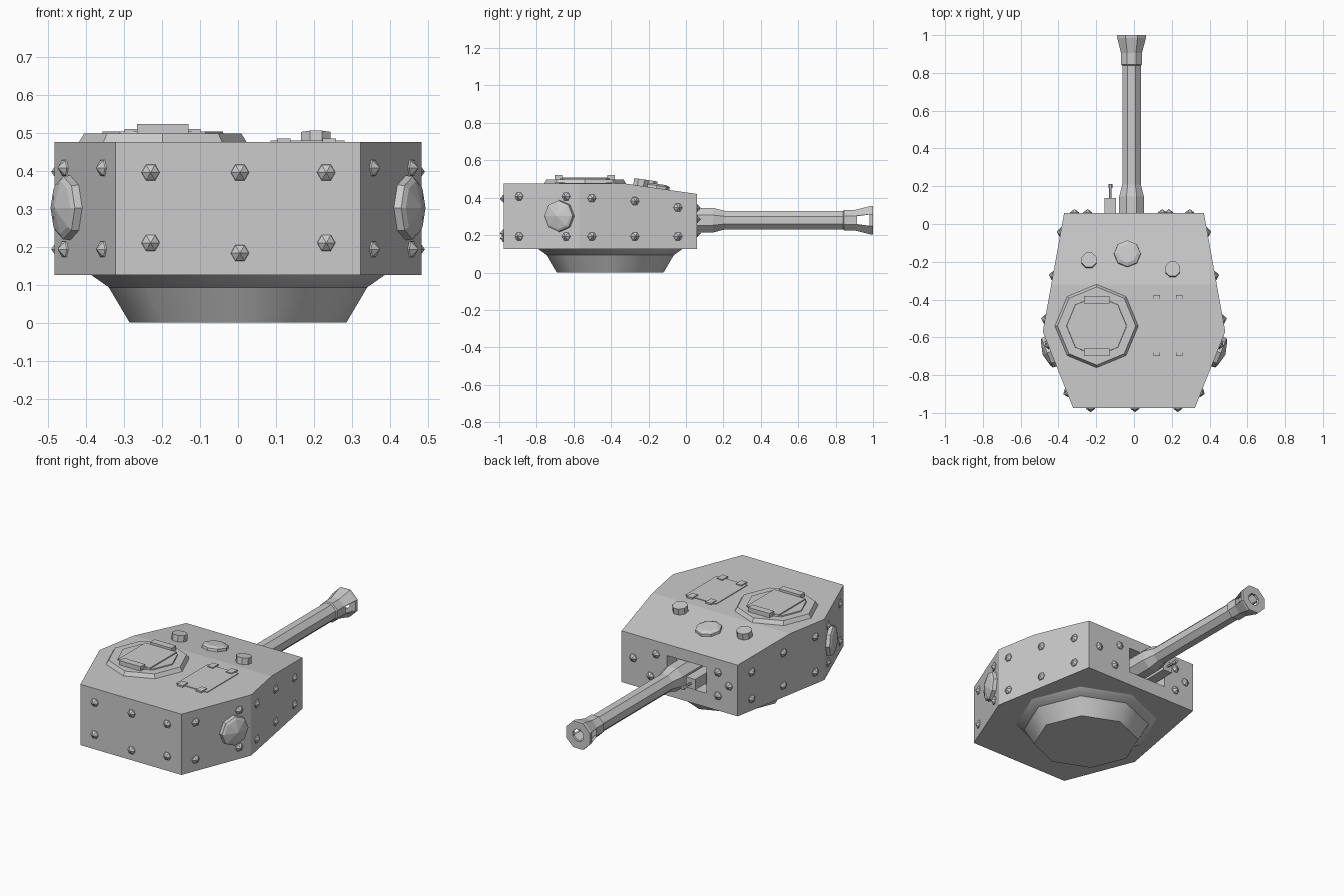
import bpy, bmesh, math
from mathutils import Vector

if "Cube" in bpy.data.objects:
    bpy.data.objects.remove(bpy.data.objects["Cube"])


def finish(name, bm):
    bmesh.ops.remove_doubles(bm, verts=bm.verts, dist=1e-5)
    bmesh.ops.recalc_face_normals(bm, faces=bm.faces)
    me = bpy.data.meshes.new(name)
    bm.to_mesh(me)
    bm.free()
    ob = bpy.data.objects.new(name, me)
    bpy.context.collection.objects.link(ob)
    return ob


def lathe(name, profile, n, loc, axis=(0, 0, 1), phase=0.0, closed=False):
    """Faceted solid: (radius, height) profile turned round an axis."""
    w = Vector(axis).normalized()
    u = Vector((1, 0, 0)) if abs(w.z) > 0.7 else Vector((0, 0, 1)).cross(w).normalized()
    v = w.cross(u).normalized()
    u = v.cross(w)
    bm = bmesh.new()
    rings = []
    for r, h in profile:
        ring = []
        for i in range(n):
            a = phase + math.tau * i / n
            ring.append(bm.verts.new(Vector(loc) + w * h + (u * math.cos(a) + v * math.sin(a)) * r))
        rings.append(ring)
    pairs = list(zip(rings, rings[1:]))
    if closed:
        pairs.append((rings[-1], rings[0]))
    else:
        if profile[0][0] > 0:
            bm.faces.new(rings[0])
        if profile[-1][0] > 0:
            bm.faces.new(rings[-1])
    for a, b in pairs:
        for i in range(n):
            j = (i + 1) % n
            bm.faces.new((a[i], a[j], b[j], b[i]))
    return finish(name, bm)


def prism(name, pts, vec, slope=None):
    """Extruded outline, optionally trimmed by a (point, normal) plane."""
    bm = bmesh.new()
    f = bm.faces.new([bm.verts.new(p) for p in pts])
    ex = bmesh.ops.extrude_face_region(bm, geom=[f], use_keep_orig=True)
    top = [g for g in ex["geom"] if isinstance(g, bmesh.types.BMVert)]
    bmesh.ops.translate(bm, verts=top, vec=vec)
    if slope:
        cut = bmesh.ops.bisect_plane(bm, geom=bm.verts[:] + bm.edges[:] + bm.faces[:],
                                     plane_co=slope[0], plane_no=slope[1], clear_outer=True)
        edges = [e for e in bm.edges if e.is_boundary]
        bmesh.ops.holes_fill(bm, edges=edges, sides=0)
    return finish(name, bm)


def box(name, x, y, z):
    return prism(name, [(x[0], y[0], z[0]), (x[1], y[0], z[0]), (x[1], y[1], z[0]), (x[0], y[1], z[0])],
                 (0, 0, z[1] - z[0]))


def subtract(ob, cutter):
    cutter.hide_render = True
    cutter.hide_set(True)
    m = ob.modifiers.new("cut", 'BOOLEAN')
    m.operation = 'DIFFERENCE'
    m.solver = 'EXACT'
    m.object = cutter


E = math.pi / 8
ROOF, FLOOR = 0.475, 0.125

# turret shell with a sloping front roof and a gun recess
half = [(0.37, 0.058), (0.483, -0.57), (0.322, -0.975)]
outline = half + [(-x, y) for x, y in reversed(half)]
slope_n = Vector((0, 0.145, 1)).normalized()
shell = prism("turret_shell", [(x, y, FLOOR) for x, y in outline], (0, 0, ROOF - FLOOR),
              ((0, -0.32, ROOF - 1e-4), slope_n))
subtract(shell, box("recess_cutter", (-0.17, 0.08), (-0.03, 0.2), (0.205, 0.355)))

# turret ring, smooth around
for name, prof in (("ring_lower", [(0.285, 0), (0.34, 0.093)]),
                   ("ring_upper", [(0.34, 0.093), (0.387, 0.126)])):
    ring = lathe(name, prof, 8, (0, -0.405, 0))
    bpy.ops.object.select_all(action='DESELECT')
    ring.select_set(True)
    bpy.context.view_layer.objects.active = ring
    bpy.ops.object.shade_smooth_by_angle(angle=math.radians(46))

# gun barrel with sleeve, collar and bore
GX, GZ = -0.013, 0.28
lathe("gun_barrel", [(0.073, -0.03), (0.071, 0.145), (0.053, 0.21), (0.053, 0.84), (0.06, 0.845),
                     (0.06, 0.91), (0.03, 0.91), (0.03, 0.7)], 8, (GX, 0, GZ), (0, 1, 0), E)
# flared hollow muzzle with side windows
muzzle = lathe("muzzle_brake", [(0.06, 0.905), (0.082, 0.985), (0.082, 1.0), (0.036, 1.0),
                                (0.036, 0.985), (0.07, 0.983), (0.048, 0.905)],
               8, (GX, 0, GZ), (0, 1, 0), E, closed=True)
subtract(muzzle, prism("window_cutter", [(-0.2, 0.915, GZ - 0.021), (-0.2, 0.982, GZ - 0.03),
                                         (-0.2, 0.982, GZ + 0.03), (-0.2, 0.915, GZ + 0.021)], (0.4, 0, 0)))

# coaxial gun
box("coaxial_housing", (-0.155, -0.095), (-0.03, 0.137), (0.25, 0.31))
lathe("coaxial_barrel", [(0.007, 0.13), (0.007, 0.19), (0.011, 0.19), (0.011, 0.212)], 6,
      (-0.125, 0, 0.28), (0, 1, 0))


# pointed hex bolts
def bolt(loc, axis):
    lathe("bolt", [(0.025, -0.003), (0.023, 0.004), (0, 0.021)], 6, loc, axis)


for x, low in ((-0.23, 0.21), (0.005, 0.183), (0.232, 0.21)):
    for z in (0.395, low):
        bolt((x, -0.975, z), (0, -1, 0))
for x, z in ((0.295, 0.285), (0.15, 0.345), (0.185, 0.21), (-0.315, 0.285), (-0.245, 0.345), (-0.245, 0.21)):
    bolt((x, 0.058, z), (0, 1, 0))


def side_point(y):
    (x0, y0), (x1, y1) = (half[0], half[1]) if y > -0.57 else (half[1], half[2])
    return x0 + (x1 - x0) * (y - y0) / (y1 - y0), Vector((y0 - y1, x1 - x0, 0))


for s in (-1, 1):
    for y, top in ((-0.893, 0.407), (-0.64, 0.407), (-0.503, 0.397), (-0.273, 0.382), (-0.043, 0.347)):
        x, n = side_point(y)
        for z in (top, 0.193):
            bolt((s * x, y, z), (s * n.x, n.y, 0))
    # domed side ports
    x, n = side_point(-0.675)
    lathe("side_port", [(0.085, 0), (0.083, 0.02), (0.07, 0.028), (0, 0.046)], 8,
          (s * x, -0.675, 0.302), (s * n.x, n.y, 0))

# commander cupola: stepped octagon, lid plate and hinge bars
CX, CY = -0.198, -0.54
lathe("cupola_base", [(0.222, ROOF - 0.002), (0.207, 0.497)], 8, (CX, CY, 0))
lathe("cupola_lid", [(0.16, 0.496), (0.158, 0.503)], 8, (CX, CY, 0))
box("cupola_plate", (CX - 0.1, CX + 0.1), (CY - 0.122, CY + 0.122), (0.5, 0.509))
for s in (-1, 1):
    y = CY + s * 0.14
    box("cupola_hinge", (CX - 0.068, CX + 0.068), (y - 0.02, y + 0.02), (0.495, 0.522))

# flat loader hatch with corner tabs
box("loader_hatch", (0.085, 0.28), (-0.68, -0.395), (ROOF - 0.002, 0.479))
for x in (0.12, 0.24):
    for y in (-0.40, -0.675):
        box("loader_hatch_tab", (x - 0.018, x + 0.018), (y - 0.025, y + 0.025), (ROOF - 0.002, 0.484))

# roof periscopes and vent, square to the sloping roof
for name, x, y, prof, ph in (
        ("periscope", -0.238, -0.195, [(0.042, -0.01), (0.042, 0.036)], E),
        ("periscope", 0.205, -0.243, [(0.042, -0.01), (0.042, 0.036)], E),
        ("roof_vent", -0.035, -0.158, [(0.072, -0.005), (0.07, 0.014), (0.05, 0.023)], 0)):
    lathe(name, prof, 8, (x, y, ROOF - (y + 0.32) * 0.145), slope_n, ph)
